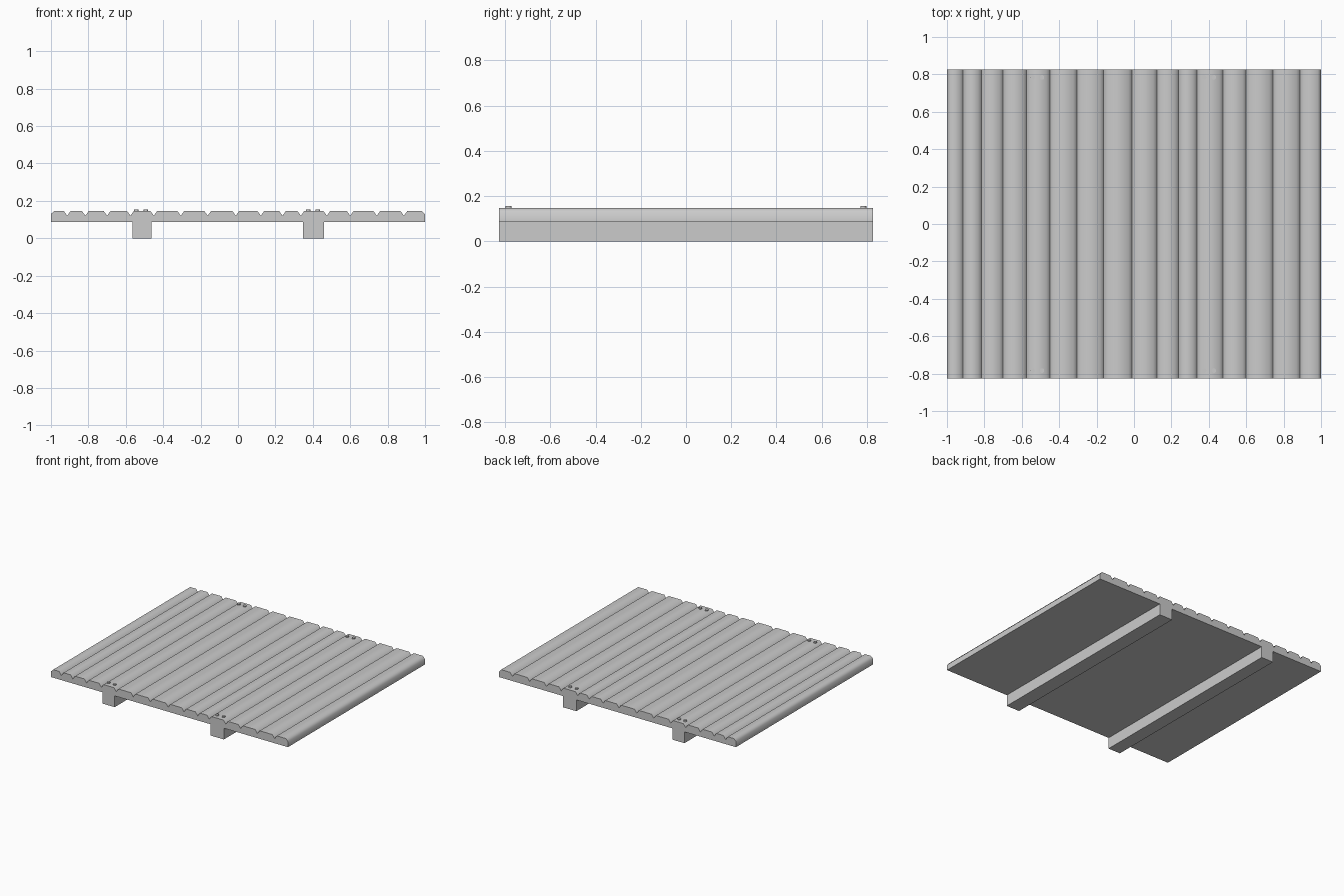
import bpy, bmesh, math

if "Cube" in bpy.data.objects:
    bpy.data.objects.remove(bpy.data.objects["Cube"])

HALF_Y = 0.826
DECK_BOTTOM, DECK_TOP, GROOVE_Z = 0.086, 0.147, 0.121
GROOVE_HALF = 0.019


def extrude_profile(name, profile):
    """Extrude an (x, z) outline along the full depth."""
    bm = bmesh.new()
    face = bm.faces.new([bm.verts.new((x, -HALF_Y, z)) for x, z in profile])
    ext = bmesh.ops.extrude_face_region(bm, geom=[face])
    verts = [v for v in ext["geom"] if isinstance(v, bmesh.types.BMVert)]
    bmesh.ops.translate(bm, verts=verts, vec=(0, 2 * HALF_Y, 0))
    bmesh.ops.recalc_face_normals(bm, faces=bm.faces)
    mesh = bpy.data.meshes.new(name)
    bm.to_mesh(mesh)
    bm.free()
    obj = bpy.data.objects.new(name, mesh)
    bpy.context.collection.objects.link(obj)
    return obj


def smooth(obj, degrees):
    bpy.ops.object.select_all(action='DESELECT')
    obj.select_set(True)
    bpy.context.view_layer.objects.active = obj
    bpy.ops.object.shade_smooth_by_angle(angle=math.radians(degrees))


# Deck: slab with V grooves between the planks and chamfered outer edges
grooves = [-0.913, -0.816, -0.70, -0.575, -0.45, -0.306, -0.162, -0.012,
           0.122, 0.238, 0.336, 0.475, 0.60, 0.742, 0.887]
outline = [(-1, DECK_BOTTOM), (-1, 0.13), (-0.982, DECK_TOP)]
for x in grooves:
    outline += [(x - GROOVE_HALF, DECK_TOP), (x, GROOVE_Z), (x + GROOVE_HALF, DECK_TOP)]
outline += [(0.982, DECK_TOP), (1, 0.127), (1, DECK_BOTTOM)]
deck = extrude_profile("plank_deck", outline)
smooth(deck, 60)

# Support beams under the deck
for side, x0, x1 in (("left", -0.565, -0.463), ("right", 0.348, 0.459)):
    extrude_profile(side + "_beam", [(x0, 0), (x1, 0), (x1, DECK_BOTTOM), (x0, DECK_BOTTOM)])

# Nail heads, in pairs over both ends of each beam
for x in (-0.543, -0.492, 0.375, 0.427):
    for y in (-0.784, 0.784):
        bpy.ops.mesh.primitive_cylinder_add(vertices=12, radius=1, depth=0.024,
                                            location=(x, y, 0.143))
        nail = bpy.context.object
        nail.name = "nail_head"
        nail.scale = (0.012, 0.013, 1)
        bpy.ops.object.transform_apply(location=False, rotation=False, scale=True)
        smooth(nail, 40)
